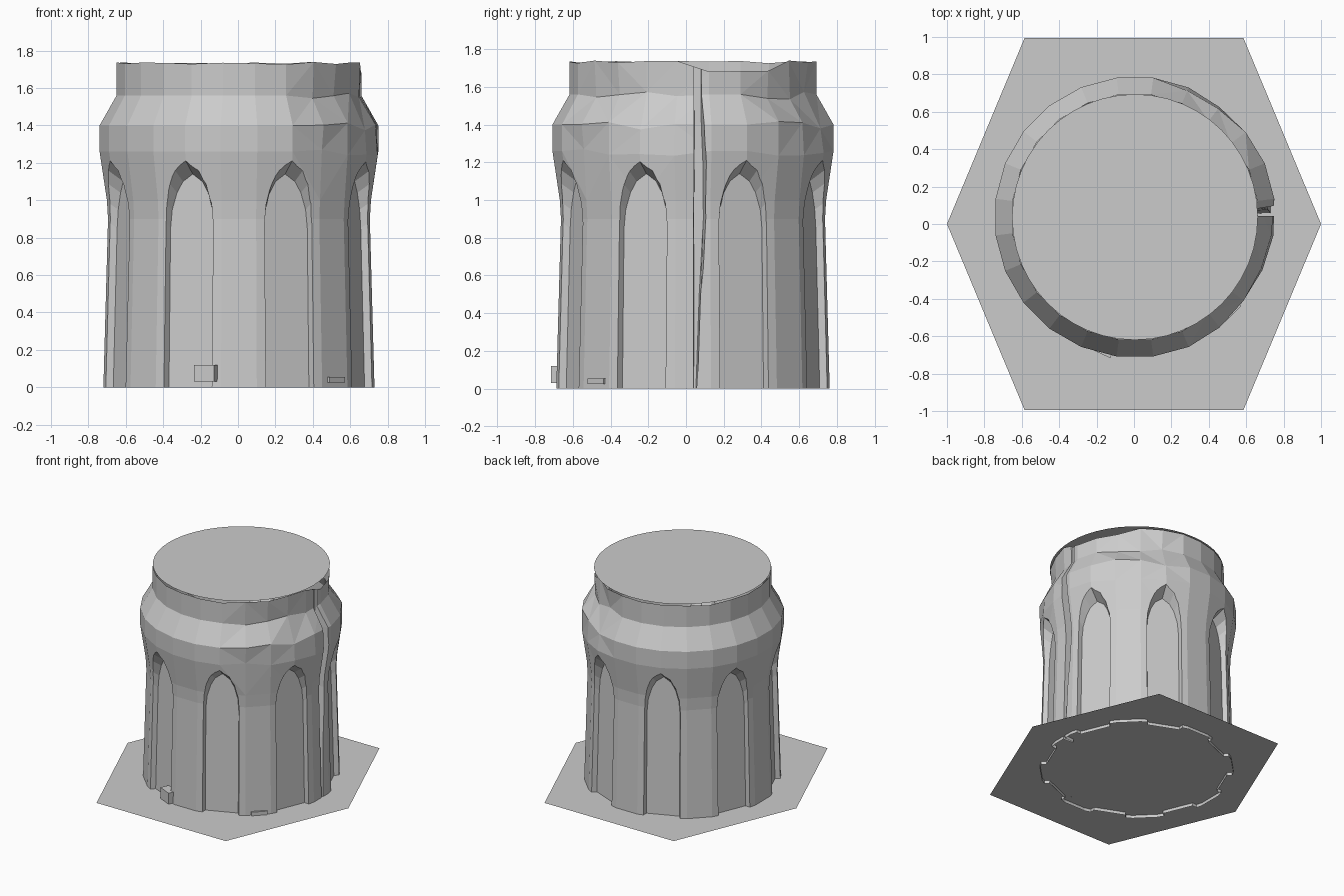
import bpy, bmesh, math, random
from mathutils import Vector, Matrix

if "Cube" in bpy.data.objects:
    bpy.data.objects.remove(bpy.data.objects["Cube"])

random.seed(4)
CENTER = Vector((0.005, 0.037, 0))
stone = bpy.data.materials.new("grey stone")
stone.diffuse_color = (0.6, 0.6, 0.6, 1)
stone.use_nodes = True
stone.node_tree.nodes["Principled BSDF"].inputs["Base Color"].default_value = stone.diffuse_color


def make_object(name, bm, offset=(0, 0, 0)):
    bmesh.ops.recalc_face_normals(bm, faces=bm.faces[:])
    bmesh.ops.translate(bm, verts=bm.verts[:], vec=offset)
    mesh = bpy.data.meshes.new(name)
    bm.to_mesh(mesh)
    bm.free()
    mesh.materials.append(stone)
    ob = bpy.data.objects.new(name, mesh)
    bpy.context.collection.objects.link(ob)
    return ob


def loft(bm, rings):
    """Bridge equal-length closed rings of points; returns vertex rings."""
    vr = [[bm.verts.new(p) for p in r] for r in rings]
    n = len(vr[0])
    for a, b in zip(vr, vr[1:]):
        for i in range(n):
            j = (i + 1) % n
            bm.faces.new((a[i], a[j], b[j], b[i]))
    return vr


# Tower body: 24-sided profile with chipped patches on the right side
SIDES = 24
profile = [(0.731, 0), (0.706, 0.9), (0.712, 1.0), (0.7515, 1.26),
           (0.7515, 1.4), (0.66, 1.56), (0.66, 1.74)]
rings = []
for k, (r, z) in enumerate(profile):
    ring = []
    for i in range(SIDES):
        deg = 7.5 + 15 * i
        chipped = deg > 300 or 30 < deg < 70
        rr, zz = r, z
        if k >= 3 and chipped:
            rr -= random.uniform(0, 0.025)
            zz += random.uniform(-0.03, 0.02) if k < 6 else 0
        if k == 6:
            zz -= random.uniform(0, 0.015)
            if 0 < deg < 50:          # broken rim below the top disc
                zz -= 0.05
        a = math.radians(deg)
        ring.append((rr * math.cos(a), rr * math.sin(a), zz))
    rings.append(ring)
bm = bmesh.new()
vr = loft(bm, rings)
bm.faces.new(vr[0][::-1])
mid = bm.verts.new((0, 0, 1.70))
for i in range(SIDES):
    bm.faces.new((vr[-1][i], vr[-1][(i + 1) % SIDES], mid))
bmesh.ops.triangulate(bm, faces=[f for f in bm.faces if len(f.verts) == 4 and f.calc_center_median().z > 1.1])
tower = make_object("tower_body", bm)

# Cutter: eight pointed arch niches, splayed outwards
half_arch = [(1.0, 0.0), (1.0, 0.90), (0.93, 1.00), (0.72, 1.09), (0.45, 1.15)]


def arch_ring(r_low, r_high, half, rise):
    pts = [(h * half, z) for h, z in half_arch] + [(0, 1.19)]
    pts += [(-h * half, z) for h, z in reversed(half_arch)]
    out = []
    for t, z in pts:
        r = r_low + (r_high - r_low) * z / 1.19
        out.append(Vector((r, t, z + rise if z > 0.5 else -0.1)))
    return out


bm = bmesh.new()
for n in range(8):
    rot = Matrix.Rotation(math.radians(22.5 + 45 * n), 3, 'Z')
    ends = [arch_ring(0.678, 0.645, 0.125, -0.05), arch_ring(0.84, 0.84, 0.185, 0.09)]
    vr = loft(bm, [[rot @ p for p in e] for e in ends])
    bm.faces.new(vr[0])
    bm.faces.new(vr[1])
niches = make_object("niche_cutter", bm)

# Cutter: tall crack down the right side, widening upwards
outline = [(0.0, -0.1), (0.012, -0.1), (0.05, 0.5), (0.09, 0.9), (0.085, 1.2),
           (0.07, 1.4), (0.065, 1.9), (0.0, 1.9), (0.004, 1.2), (-0.002, 0.6)]
bm = bmesh.new()
vr = loft(bm, [[(x, y * s + (0.012 * (1 - s)), z) for y, z in outline]
               for x, s in ((0.635, 0.55), (0.85, 1.1))])
bm.faces.new(vr[0])
bm.faces.new(vr[1])
crack = make_object("crack_cutter", bm)

for cutter in (niches, crack):
    cutter.hide_render = True
    mod = tower.modifiers.new("cut", 'BOOLEAN')
    mod.operation = 'DIFFERENCE'
    mod.solver = 'EXACT'
    mod.object = cutter
    bpy.context.view_layer.objects.active = tower
    bpy.ops.object.modifier_apply(modifier=mod.name)
    bpy.data.objects.remove(cutter)

# Open the tower at the bottom and below the top disc
bm = bmesh.new()
bm.from_mesh(tower.data)
bm.normal_update()
gone = [f for f in bm.faces
        if (f.normal.z < -0.95 and f.calc_center_median().z < 0.01)
        or (f.normal.z > 0.7 and f.calc_center_median().z > 1.6)]
bmesh.ops.delete(bm, geom=gone, context='FACES')
bm.to_mesh(tower.data)
bm.free()
tower.location = CENTER

# Flat disc closing the top
bm = bmesh.new()
bmesh.ops.create_circle(bm, cap_ends=True, segments=48, radius=0.657)
make_object("top_disc", bm, CENTER + Vector((0, 0, 1.747)))

# Hexagonal ground tile
bm = bmesh.new()
hexagon = [(1, 0), (0.585, 0.995), (-0.585, 0.995), (-1, 0), (-0.585, -0.995), (0.585, -0.995)]
bm.faces.new([bm.verts.new((x, y, 0.025)) for x, y in hexagon])
make_object("ground_tile", bm)


# Fallen stones at the foot of the wall
def rubble(name, size, loc, turn):
    bm = bmesh.new()
    bmesh.ops.create_cube(bm, size=1)
    bmesh.ops.scale(bm, verts=bm.verts[:], vec=size)
    bmesh.ops.rotate(bm, verts=bm.verts[:], matrix=Matrix.Rotation(math.radians(turn), 3, 'Z'))
    make_object(name, bm, loc)


rubble("fallen_stone", (0.12, 0.08, 0.09), (-0.165, -0.655, 0.075), -25)
rubble("small_stone", (0.03, 0.04, 0.035), (0.11, -0.64, 0.042), 15)
rubble("wall_chip", (0.12, 0.03, 0.03), (0.52, -0.47, 0.04), 45)
